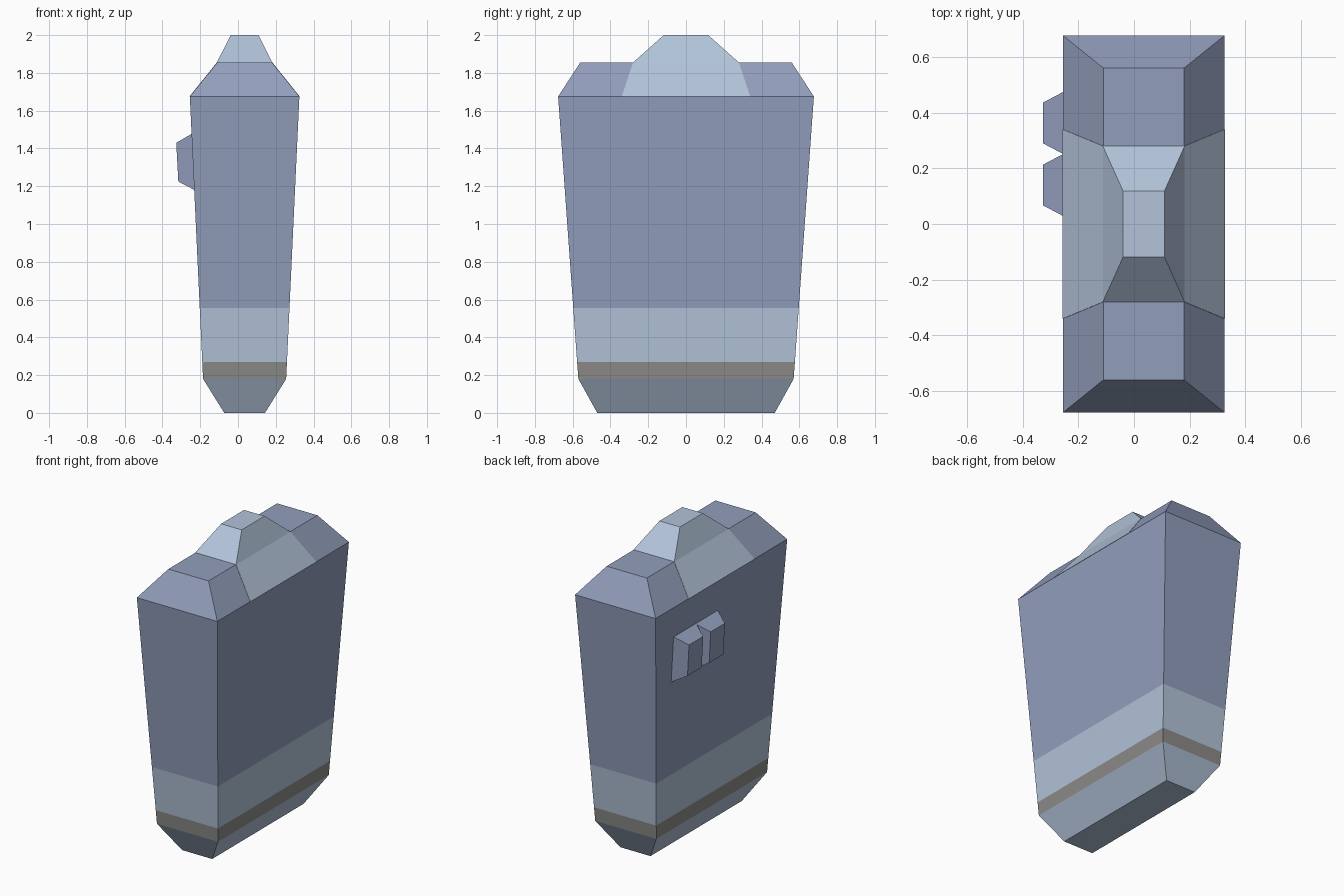
import bpy

cube = bpy.data.objects.get("Cube")
if cube:
    bpy.data.objects.remove(cube, do_unlink=True)

CX = 0.035  # the body sits slightly off centre because of the side blocks


def linear(v):
    v /= 255
    return v / 12.92 if v <= 0.04045 else ((v + 0.055) / 1.055) ** 2.4


def material(name, *rgb):
    mat = bpy.data.materials.new(name)
    mat.use_nodes = True
    colour = [linear(c) for c in rgb] + [1]
    mat.diffuse_color = colour
    bsdf = mat.node_tree.nodes["Principled BSDF"]
    bsdf.inputs["Base Color"].default_value = colour
    bsdf.inputs["Roughness"].default_value = 0.8
    return mat


slate = material("slate blue", 146, 158, 188)
pale = material("pale blue", 178, 195, 217)
brown = material("warm grey", 140, 139, 137)


def loft(name, rings, mats):
    """Join four-cornered rings into a closed flat-sided solid."""
    verts = [v for ring in rings for v in ring]
    faces = [(3, 2, 1, 0)]
    for r in range(len(rings) - 1):
        for i in range(4):
            a, b = r * 4 + i, r * 4 + (i + 1) % 4
            faces.append((a, b, b + 4, a + 4))
    last = len(verts) - 4
    faces.append((last, last + 1, last + 2, last + 3))
    mesh = bpy.data.meshes.new(name)
    mesh.from_pydata(verts, [], faces)
    for mat in mats:
        mesh.materials.append(mat)
    obj = bpy.data.objects.new(name, mesh)
    bpy.context.collection.objects.link(obj)
    return obj


def level(z, hx, hy):
    """Horizontal rectangle with half sizes hx and hy."""
    return [(CX + sx * hx, sy * hy, z)
            for sx, sy in ((-1, -1), (1, -1), (1, 1), (-1, 1))]


def wall(z):
    """Rectangle of the tapered main wall at height z."""
    t = (z - 0.18) / (1.675 - 0.18)
    return level(z, 0.22 + 0.07 * t, 0.57 + 0.107 * t)


# Main body: chamfered foot, tapered wall with bands, sloped shoulders
body = loft("body", [level(0, 0.108, 0.47), wall(0.18), wall(0.27), wall(0.555),
                     wall(1.675), level(1.855, 0.145, 0.56)],
            [slate, pale, brown])
for face in body.data.polygons:
    z = face.center.z
    if z < 0.18 or 0.27 < z < 0.555:
        face.material_index = 1
    elif z < 0.27:
        face.material_index = 2

# Pale crown, lying just over the shoulder slopes
loft("crown", [level(1.675, 0.292, 0.34), level(1.855, 0.147, 0.28),
               level(2.0, 0.074, 0.118)], [pale])

# Two bevelled blocks on the side
for name, y in (("rear_side_block", 0.363), ("front_side_block", 0.14)):
    inner = [(-0.23, y - 0.122, 1.18), (-0.23, y + 0.122, 1.18),
             (-0.24, y + 0.119, 1.48), (-0.24, y - 0.119, 1.48)]
    outer = [(-0.316, y - 0.073, 1.225), (-0.316, y + 0.073, 1.225),
             (-0.327, y + 0.073, 1.43), (-0.327, y - 0.073, 1.43)]
    # Reversed corner order makes the surfaces face outwards
    loft(name, [inner[::-1], outer[::-1]], [slate])
